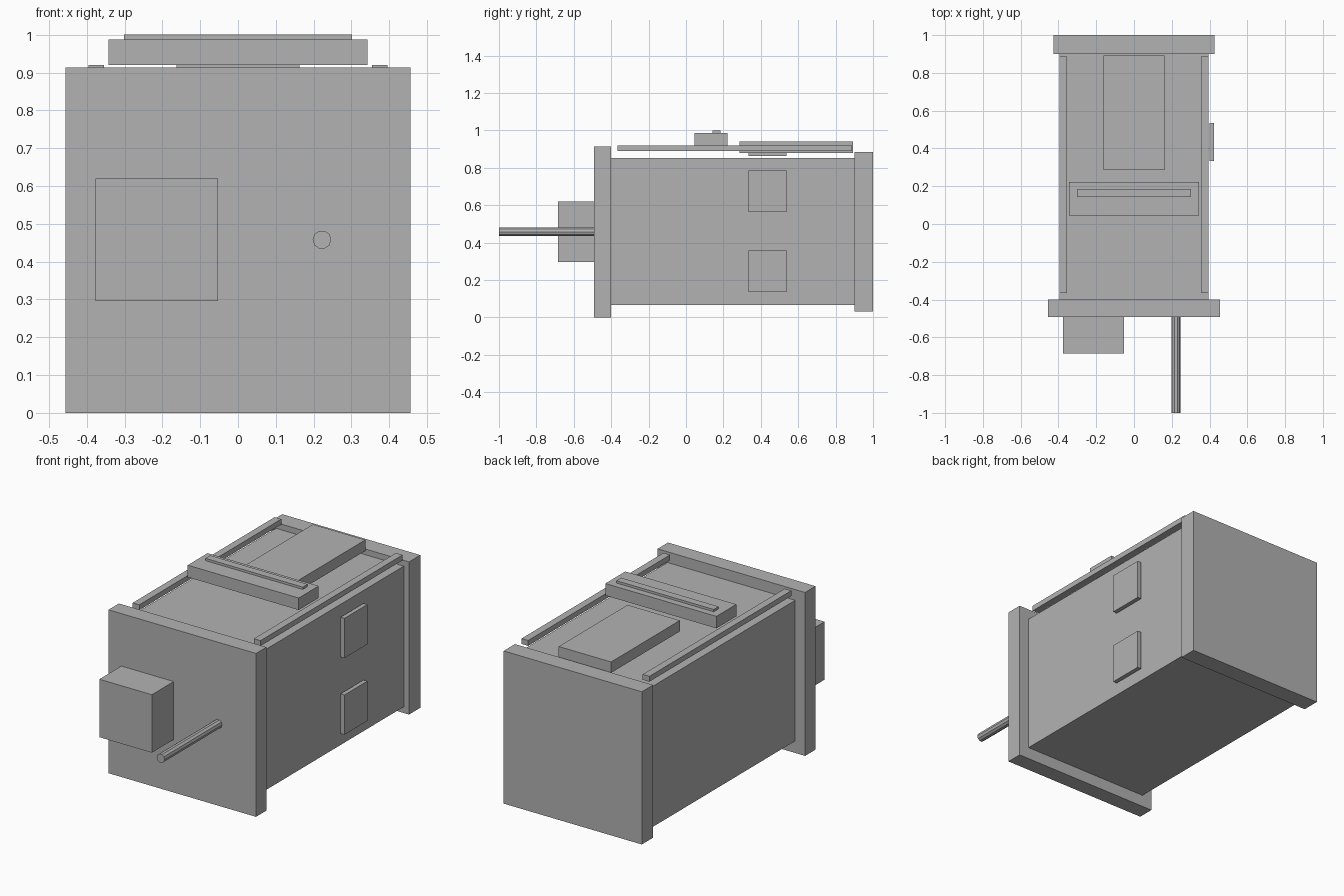
import bpy
from math import pi

default = bpy.data.objects.get("Cube")
if default:
    bpy.data.objects.remove(default, do_unlink=True)

grey = bpy.data.materials.new("plain grey")
grey.use_nodes = True
colour = (0.448, 0.448, 0.448, 1)
grey.diffuse_color = colour
grey.node_tree.nodes["Principled BSDF"].inputs["Base Color"].default_value = colour


def box(name, x, y, z):
    """Box spanning the given (low, high) range on each axis."""
    spans = (x, y, z)
    bpy.ops.mesh.primitive_cube_add(size=1, location=[(a + b) / 2 for a, b in spans])
    obj = bpy.context.object
    obj.name = name
    obj.scale = [b - a for a, b in spans]
    bpy.ops.object.transform_apply(location=False, rotation=False, scale=True)
    obj.data.materials.append(grey)
    return obj


# Main housing with its end panels
box("housing", (-0.395, 0.395), (-0.4, 0.9), (0.067, 0.853))
box("front_panel", (-0.456, 0.456), (-0.492, -0.4), (0, 0.913))
box("back_panel", (-0.427, 0.427), (0.9, 1), (0.032, 0.885))

# Control box and rod on the front
box("front_box", (-0.377, -0.053), (-0.685, -0.492), (0.296, 0.62))
bpy.ops.mesh.primitive_cylinder_add(vertices=10, radius=0.0245, depth=0.508,
                                    location=(0.222, -0.746, 0.458),
                                    rotation=(pi / 2, 0, pi / 2 - pi / 2))
rod = bpy.context.object
rod.name = "front_rod"
# Turn the section so that a flat faces up
for v in rod.data.vertices:
    v.co.x, v.co.y = v.co.y, -v.co.x
rod.data.materials.append(grey)

# Raised rails along both top edges
for side, sign in (("left", 1), ("right", -1)):
    xs = sorted((sign * 0.354, sign * 0.395))
    box(side + "_rail", xs, (-0.366, 0.888), (0.89, 0.92))

# Crossbar with a thin strip on top
box("crossbar", (-0.343, 0.343), (0.046, 0.222), (0.92, 0.987))
box("crossbar_strip", (-0.301, 0.301), (0.142, 0.185), (0.987, 1))

# Top slab with the small spacer below it
box("top_slab", (-0.162, 0.162), (0.285, 0.893), (0.879, 0.94))
box("slab_spacer", (-0.11, 0.11), (0.334, 0.536), (0.863, 0.885))

# Two plates on the left side
for name, z in (("lower", (0.135, 0.357)), ("upper", (0.563, 0.785))):
    box(name + "_side_plate", (0.4, 0.424), (0.334, 0.536), z)
